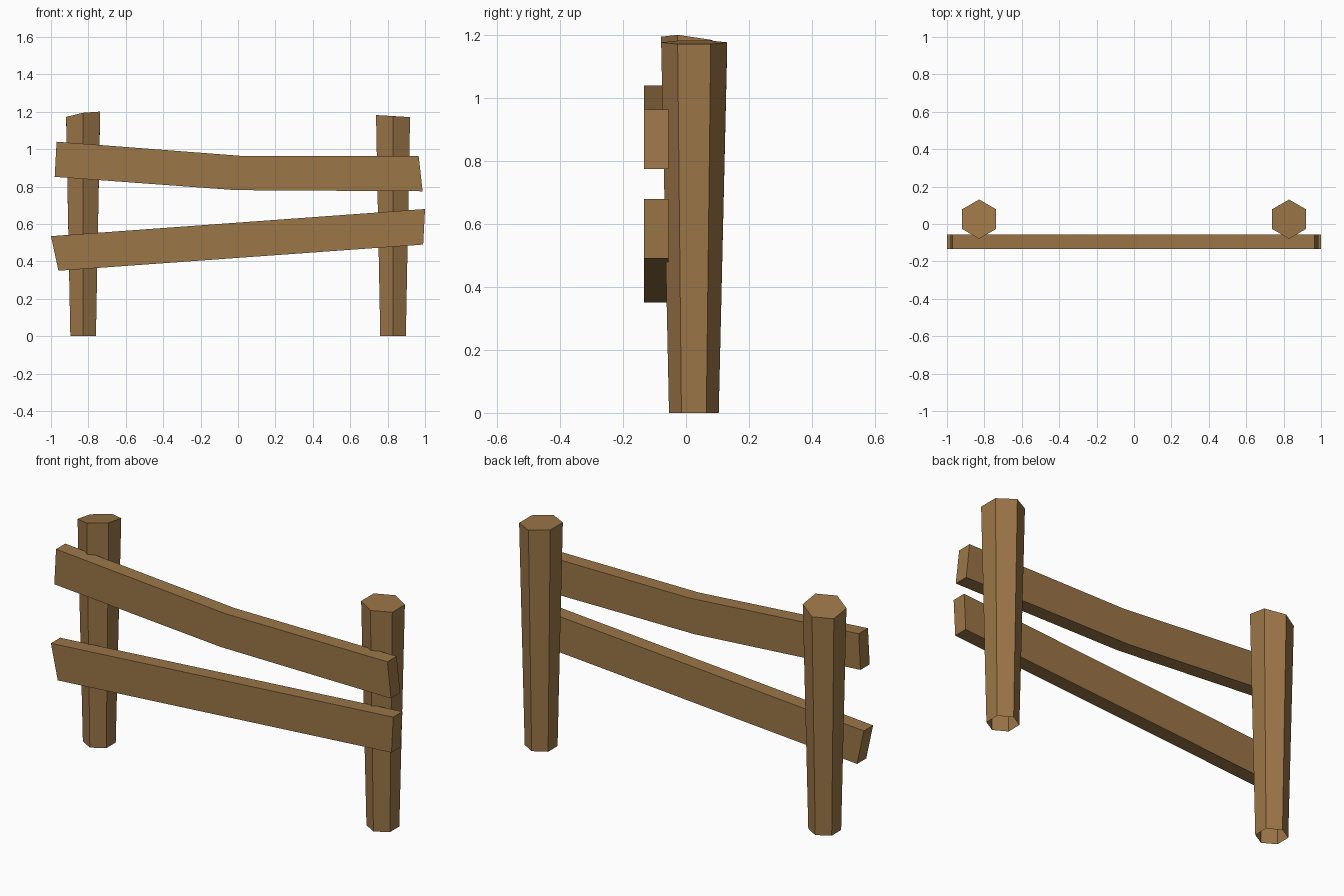
import bpy, bmesh, math

if "Cube" in bpy.data.objects:
    bpy.data.objects.remove(bpy.data.objects["Cube"])

wood = bpy.data.materials.new("brown wood")
wood.diffuse_color = (0.33, 0.18, 0.064, 1)
wood.use_nodes = True
wood.node_tree.nodes["Principled BSDF"].inputs["Base Color"].default_value = wood.diffuse_color


def finish(bm, name):
    bmesh.ops.recalc_face_normals(bm, faces=bm.faces)
    mesh = bpy.data.meshes.new(name)
    bm.to_mesh(mesh)
    bm.free()
    mesh.materials.append(wood)
    obj = bpy.data.objects.new(name, mesh)
    bpy.context.collection.objects.link(obj)


def post(name, x, height, slope_x, slope_y):
    """Six-sided post, wider at the slanted top, open underneath."""
    bm = bmesh.new()
    low, high = [], []
    for i in range(6):
        a = math.radians(90 + 60 * i)
        c, s = math.cos(a), math.sin(a)
        low.append(bm.verts.new((x + 0.079 * c, 0.025 + 0.079 * s, 0)))
        dx, dy = 0.105 * c, 0.105 * s
        high.append(bm.verts.new((x + dx, 0.026 + dy,
                                  height + slope_x * dx + slope_y * dy)))
    for i in range(6):
        j = (i + 1) % 6
        bm.faces.new((low[i], low[j], high[j], high[i]))
    bm.faces.new(high)
    finish(bm, name)


def rail(name, top, bottom):
    """Plank extruded from matching top and bottom edge points (x, z)."""
    bm = bmesh.new()
    rings = []
    for (xt, zt), (xb, zb) in zip(top, bottom):
        rings.append([bm.verts.new(p) for p in (
            (xt, -0.133, zt), (xt, -0.056, zt),
            (xb, -0.056, zb), (xb, -0.133, zb))])
    for r, q in zip(rings, rings[1:]):
        for i in range(4):
            j = (i + 1) % 4
            bm.faces.new((r[i], r[j], q[j], q[i]))
    bm.faces.new(rings[0])
    bm.faces.new(rings[-1])
    finish(bm, name)


# Posts
post("left_post", -0.828, 1.179, 0.155, -0.15)
post("right_post", 0.829, 1.177, -0.06, 0.0)

# Rails
rail("upper_rail", [(-0.97, 1.04), (0.02, 0.964), (0.966, 0.963)],
     [(-0.98, 0.852), (-0.01, 0.781), (0.987, 0.775)])
rail("lower_rail", [(-1.0, 0.535), (1.0, 0.68)],
     [(-0.96, 0.35), (0.99, 0.49)])
